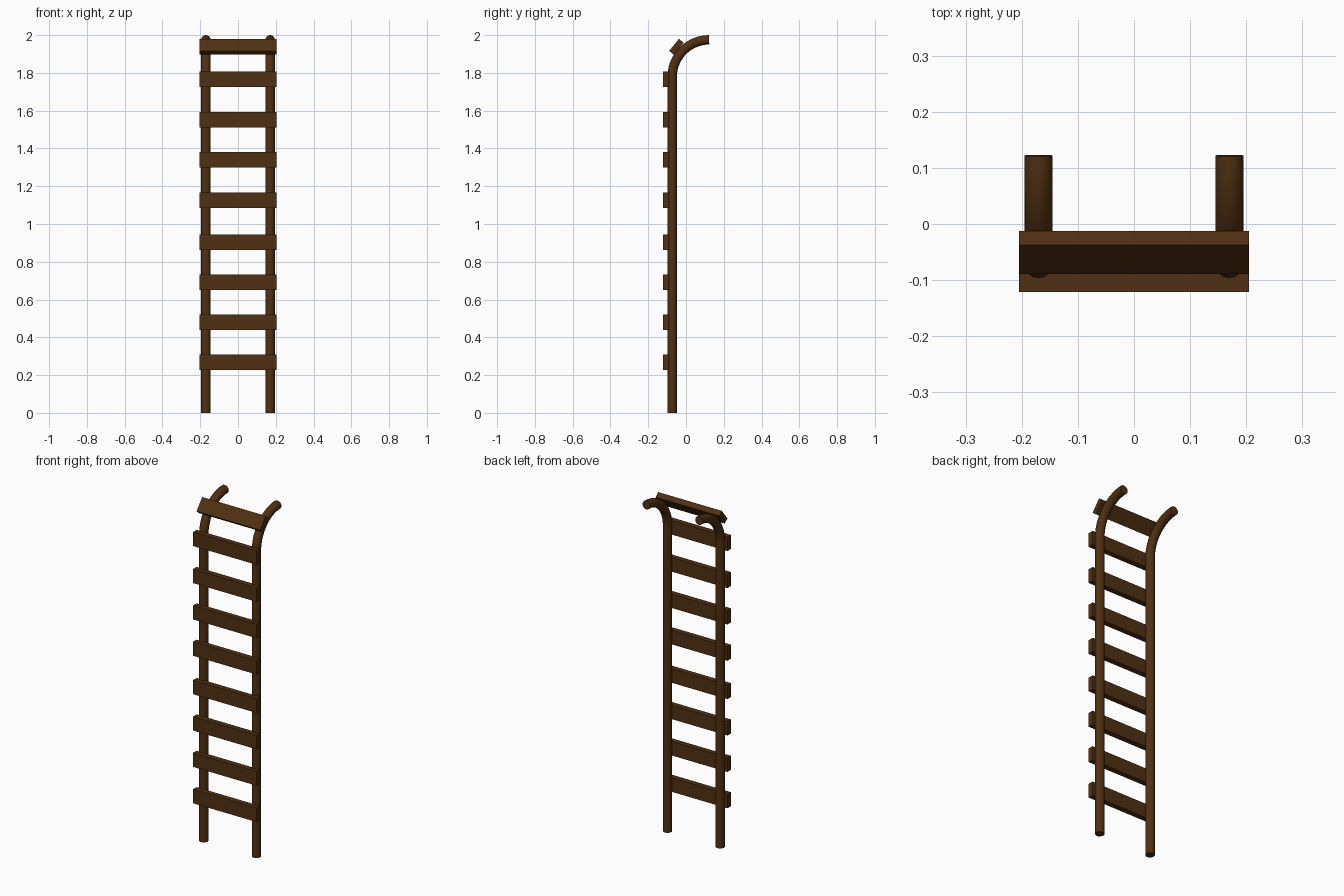
import bpy
from math import cos, sin, pi, radians

cube = bpy.data.objects.get("Cube")
if cube:
    bpy.data.objects.remove(cube, do_unlink=True)

# Material
wood = bpy.data.materials.new("dark_brown_wood")
wood.use_nodes = True
WOOD = (0.08, 0.03, 0.006, 1)
wood.diffuse_color = WOOD
wood.node_tree.nodes["Principled BSDF"].inputs["Base Color"].default_value = WOOD

RAIL_X, RAIL_Y, RAIL_R = 0.17, -0.073, 0.025
BEND_Z, BEND_R = 1.78, 0.195


def make_rail(name, x):
    """Round pole, straight up and then hooked backwards in a quarter circle."""
    steps = 14
    points = [(x, RAIL_Y, 0)]
    for i in range(steps + 1):
        a = i / steps * pi / 2
        points.append((x, RAIL_Y + BEND_R * (1 - cos(a)), BEND_Z + BEND_R * sin(a)))
    curve = bpy.data.curves.new(name, "CURVE")
    curve.dimensions = "3D"
    curve.bevel_depth = RAIL_R
    curve.bevel_resolution = 6
    curve.use_fill_caps = True
    spline = curve.splines.new("POLY")
    spline.points.add(len(points) - 1)
    for p, co in zip(spline.points, points):
        p.co = (*co, 1)
    curve.materials.append(wood)
    obj = bpy.data.objects.new(name, curve)
    bpy.context.collection.objects.link(obj)
    bpy.ops.object.select_all(action="DESELECT")
    obj.select_set(True)
    bpy.context.view_layer.objects.active = obj
    bpy.ops.object.convert(target="MESH")
    bpy.ops.object.shade_smooth_by_angle(angle=radians(40))


def make_plank(name, y, z, tilt=0):
    """Flat board across both rails."""
    bpy.ops.mesh.primitive_cube_add(size=1, location=(0, y, z), rotation=(-tilt, 0, 0))
    obj = bpy.context.object
    obj.name = name
    obj.scale = (0.41, 0.032, 0.082)
    bpy.ops.object.transform_apply(location=False, rotation=True, scale=True)
    obj.data.materials.append(wood)


# Side rails
make_rail("left_rail", RAIL_X)
make_rail("right_rail", -RAIL_X)

# Rungs on the front of the rails
for n, z in enumerate((0.267, 0.479, 0.691, 0.903, 1.127, 1.339, 1.551, 1.767), 1):
    make_plank(f"rung_{n}", -0.105, z)

# Tilted top rung on the bend
make_plank("top_rung", -0.051, 1.938, radians(39))
